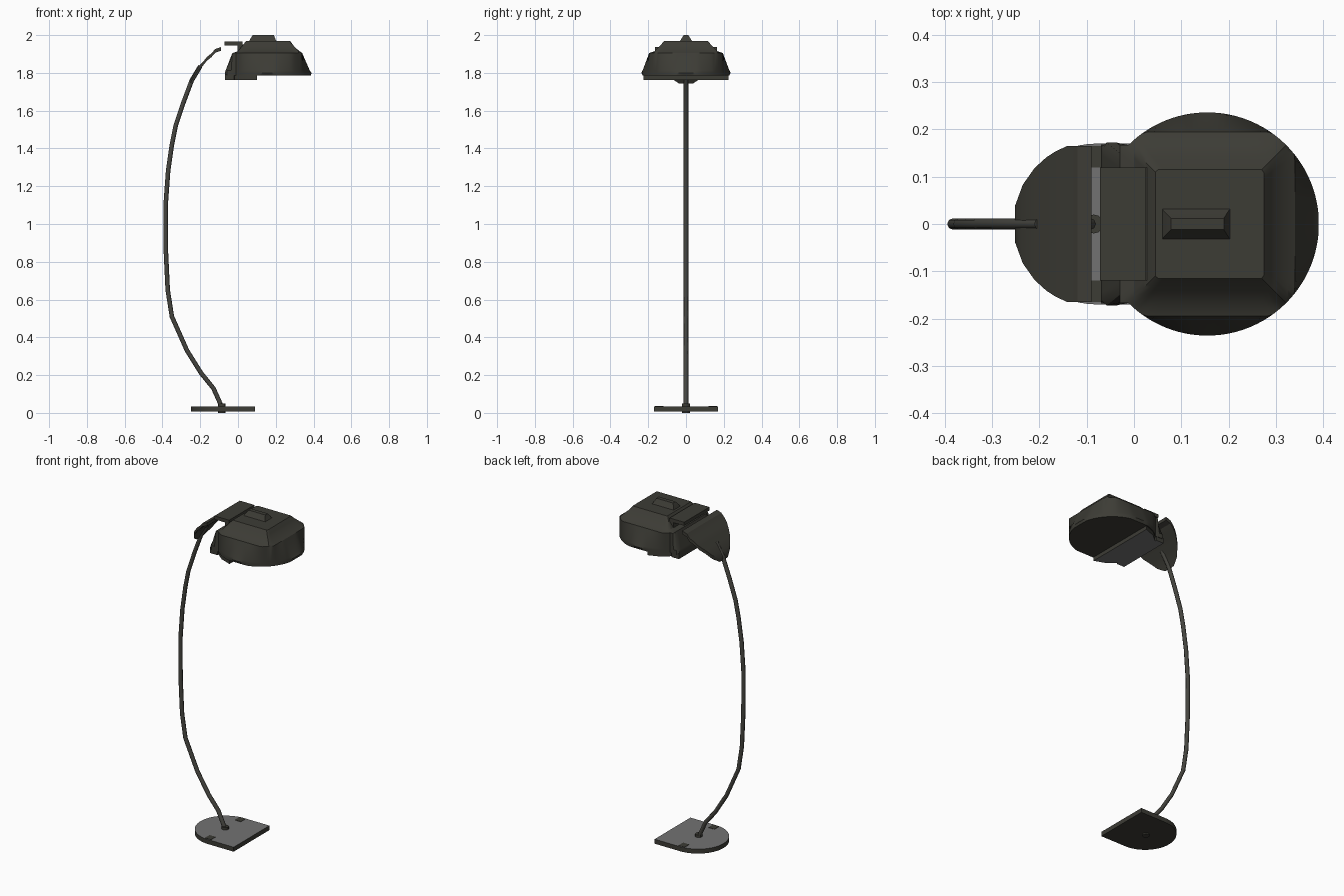
import bpy, bmesh, math
from mathutils import Vector

cube = bpy.data.objects.get("Cube")
if cube:
    bpy.data.objects.remove(cube)


def material(name, rgb):
    m = bpy.data.materials.new(name)
    m.use_nodes = True
    m.diffuse_color = (*rgb, 1)
    bsdf = next(n for n in m.node_tree.nodes if n.type == 'BSDF_PRINCIPLED')
    bsdf.inputs["Base Color"].default_value = (*rgb, 1)
    bsdf.inputs["Roughness"].default_value = 0.7
    return m


DARK = material("dark olive", (0.046, 0.045, 0.036))
POLE = material("pole olive", (0.06, 0.059, 0.05))
GREY = material("mid grey", (0.17, 0.17, 0.17))


def finish(name, bm, mats, rule=None, angle=30):
    """Turn a bmesh into an object, colouring faces by a rule on their normal."""
    bmesh.ops.recalc_face_normals(bm, faces=bm.faces)
    if rule:
        for f in bm.faces:
            f.material_index = rule(f.normal)
    me = bpy.data.meshes.new(name)
    bm.to_mesh(me)
    bm.free()
    for m in mats:
        me.materials.append(m)
    ob = bpy.data.objects.new(name, me)
    bpy.context.collection.objects.link(ob)
    bpy.ops.object.select_all(action='DESELECT')
    ob.select_set(True)
    bpy.context.view_layer.objects.active = ob
    bpy.ops.object.shade_smooth_by_angle(angle=math.radians(angle))
    return ob


def loft(rings, closed=False):
    """Skin a list of equal-length point rings and cap both ends."""
    bm = bmesh.new()
    vs = [[bm.verts.new(p) for p in r] for r in rings]
    n = len(vs[0])
    for a, b in zip(vs, vs[1:]):
        for i in range(n):
            j = (i + 1) % n
            bm.faces.new((a[i], a[j], b[j], b[i]))
    bm.faces.new(vs[0])
    bm.faces.new(vs[-1])
    return bm


def prism(outline, z0, z1):
    return loft([[(x, y, z) for x, y in outline] for z in (z0, z1)])


def box_outline(x0, x1, y0, y1):
    return [(x0, y0), (x1, y0), (x1, y1), (x0, y1)]


# Base: half disc on one side, square on the other
BX, BR = -0.08, 0.17
arc = [(BX + BR * math.cos(math.radians(a)), BR * math.sin(math.radians(a)))
       for a in range(90, 271, 6)]
base = prism(arc + [(0.09, -BR), (0.09, BR)], 0.008, 0.035)
finish("base", base, [DARK, GREY], lambda n: int(n.z > 0.5))

# Dark marks on the base
for side, label in ((1, "left"), (-1, "right")):
    y0, y1 = sorted((side * 0.12, side * 0.165))
    finish("base_mark_" + label, prism(box_outline(-0.105, -0.065, y0, y1), 0.034, 0.037), [DARK])
collar = [(-0.085 + 0.02 * math.cos(i * math.pi / 6), 0.02 * math.sin(i * math.pi / 6))
          for i in range(12)]
finish("pole_collar", prism(collar, 0.0, 0.05), [DARK])

# Curved pole
path = [(-0.085, 0.03), (-0.13, 0.13), (-0.195, 0.21), (-0.27, 0.33), (-0.35, 0.51),
        (-0.372, 0.65), (-0.382, 0.86), (-0.383, 1.1), (-0.37, 1.28), (-0.35, 1.42),
        (-0.33, 1.52), (-0.29, 1.64), (-0.245, 1.76), (-0.2, 1.835)]
rings = []
for i, (x, z) in enumerate(path):
    a, b = path[max(i - 1, 0)], path[min(i + 1, len(path) - 1)]
    t = Vector((b[0] - a[0], 0, b[1] - a[1])).normalized()
    side = Vector((t.z, 0, -t.x))
    rings.append([Vector((x, 0, z)) + 0.012 * (side * math.cos(k * math.pi / 4)
                  + Vector((0, 1, 0)) * math.sin(k * math.pi / 4)) for k in range(8)])
finish("pole", loft(rings), [POLE], angle=50)

# Fan-shaped bracket at the top of the pole
fan = [(-0.252, 1.755), (-0.235, 1.785), (-0.21, 1.825), (-0.185, 1.85), (-0.165, 1.875),
       (-0.14, 1.895), (-0.12, 1.918), (-0.09, 1.928)]
sections = []
for x, z in fan:
    w = max(0.02, math.sqrt(max(0.0, 0.176 ** 2 - (x - BX) ** 2)))
    w = min(w, 0.172 if z < 1.91 else 0.165)
    sections.append([(x, -w, z - 0.011), (x, w, z - 0.011), (x, w, z + 0.009), (x, -w, z + 0.009)])
finish("pole_bracket", loft(sections), [DARK])

# Hinge plate and its web on the head
finish("hinge_plate", prism(box_outline(-0.072, 0.025, -0.12, 0.12), 1.945, 1.966), [DARK])
finish("hinge_web", prism(box_outline(-0.002, 0.03, -0.12, 0.12), 1.895, 1.95), [DARK])

# Lamp head: stacked tapering rectangles trimmed to a round plan with a square neck
CX, CR, N = 0.155, 0.236, 120


def ray_to_box(c, s, x0, x1, hy):
    rx = (x1 - CX) / c if c > 1e-6 else (x0 - CX) / c if c < -1e-6 else 9
    ry = hy / abs(s) if abs(s) > 1e-6 else 9
    return min(rx, ry)


layers = [(1.785, -0.07, 0.385, 0.228), (1.80, -0.07, 0.39, 0.236), (1.812, -0.066, 0.38, 0.23),
          (1.905, -0.03, 0.34, 0.195), (1.915, 0.0, 0.325, 0.165), (1.94, 0.02, 0.297, 0.142),
          (1.95, 0.027, 0.29, 0.132), (1.97, 0.045, 0.275, 0.115)]


def head_ring(z, x0, x1, hy):
    ring = []
    for i in range(N):
        c, s = math.cos(2 * math.pi * i / N), math.sin(2 * math.pi * i / N)
        plan = CR
        if c < 0:
            plan = max(CR, ray_to_box(c, s, -0.073, 0.39, 0.172))
            if CX + plan * c > -0.02:
                plan = CR
        r = min(plan, ray_to_box(c, s, x0, x1, hy))
        ring.append((CX + r * c, r * s, z))
    return ring


finish("lamp_head", loft([head_ring(*l) for l in layers]), [DARK])

# Small ridge on top of the head
ridge = [[(x, y, z) for x, y in box_outline(x0, x1, -h, h)]
         for z, x0, x1, h in ((1.965, 0.058, 0.207, 0.036), (1.975, 0.062, 0.2, 0.028),
                              (2.0, 0.078, 0.19, 0.012))]
finish("head_ridge", loft(ridge), [DARK])

# Light panel under the neck side of the head
half = [(-0.07, 0.168), (-0.02, 0.168), (-0.018, 0.158), (0.03, 0.198), (0.1, 0.224)]
panel = half + [(x, -y) for x, y in reversed(half)]
finish("light_panel", prism(panel, 1.762, 1.795), [DARK, GREY], lambda n: int(n.z < -0.5))
